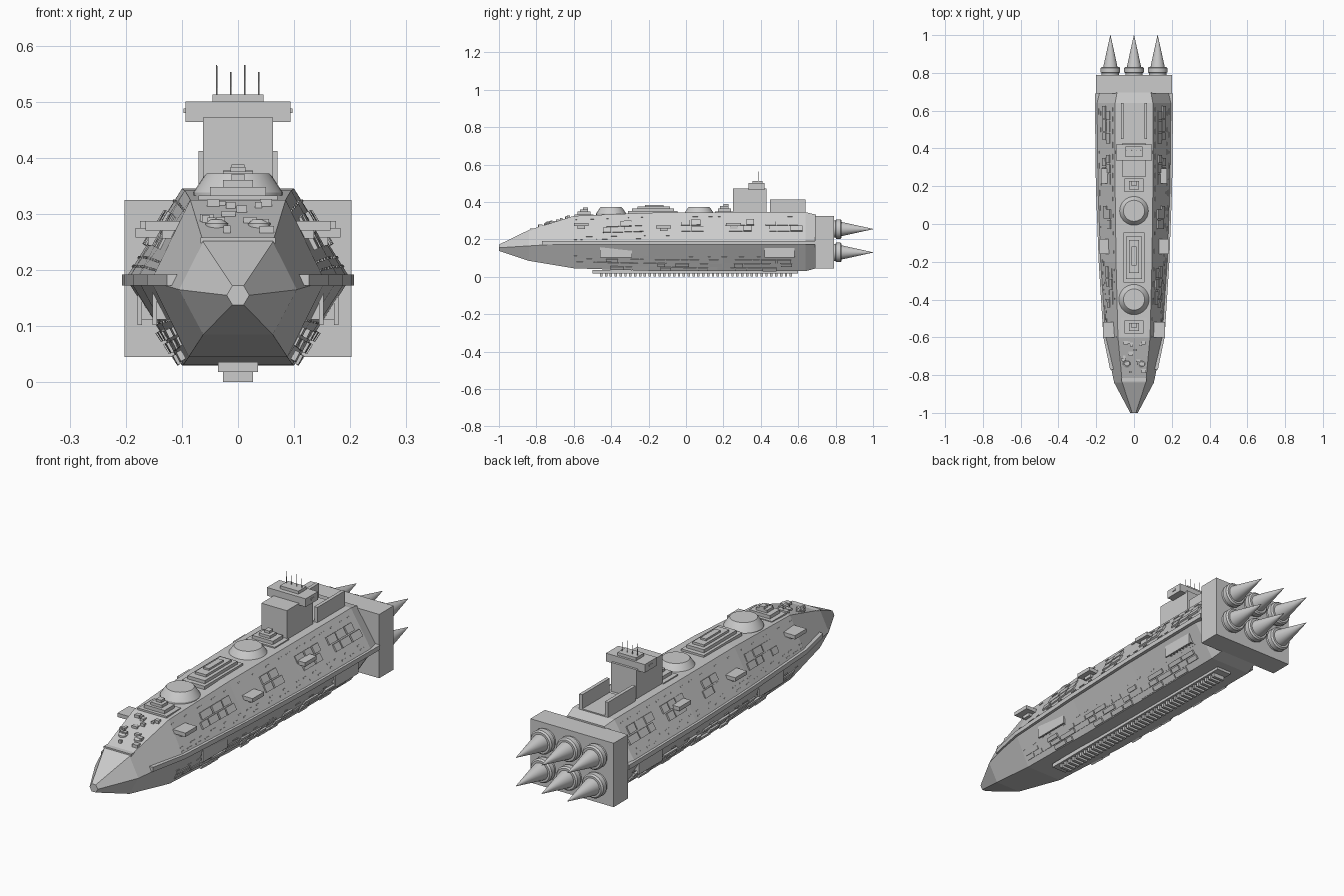
import bpy, bmesh, math, random
from mathutils import Vector

if "Cube" in bpy.data.objects:
    bpy.data.objects.remove(bpy.data.objects["Cube"])

random.seed(4)

# hull stations: y, mid z, mid half-width, top z, top half-width, bottom z, bottom half-width
STATIONS = [(-1, .155, .02, .172, .01, .138, .01),
            (-.84, .165, .105, .25, .062, .085, .062),
            (-.6, .18, .155, .325, .085, .045, .088),
            (-.2, .185, .18, .342, .095, .032, .097),
            (.2, .185, .195, .345, .1, .03, .1),
            (.64, .185, .2, .345, .1, .03, .1),
            (.695, .185, .187, .332, .09, .045, .09)]


def station(y):
    for a, b in zip(STATIONS, STATIONS[1:]):
        if y <= b[0]:
            f = (y - a[0]) / (b[0] - a[0])
            return [p + (q - p) * f for p, q in zip(a, b)]
    return STATIONS[-1]


def finish(bm, name):
    bmesh.ops.recalc_face_normals(bm, faces=bm.faces)
    me = bpy.data.meshes.new(name)
    bm.to_mesh(me)
    bm.free()
    ob = bpy.data.objects.new(name, me)
    bpy.context.collection.objects.link(ob)
    return ob


def loft(bm, rings):
    rings = [[bm.verts.new(p) for p in r] for r in rings]
    n = len(rings[0])
    for a, b in zip(rings, rings[1:]):
        for i in range(n):
            bm.faces.new((a[i], a[(i + 1) % n], b[(i + 1) % n], b[i]))
    bm.faces.new(rings[0])
    bm.faces.new(rings[-1])


def box(bm, x0, x1, y0, y1, z0, z1):
    loft(bm, [[(x0, y, z0), (x1, y, z0), (x1, y, z1), (x0, y, z1)] for y in (y0, y1)])


def boxes(name, items):
    bm = bmesh.new()
    for b in items:
        box(bm, *b)
    return finish(bm, name)


def skin(y, t, side, upper, h):
    """Point on a sloping hull side, t = 0 at the widest edge, 1 at deck or keel."""
    _, zm, wm, zt, wt, zb, wb = station(y)
    z1, w1 = (zt, wt) if upper else (zb, wb)
    n = Vector((abs(z1 - zm), 0, (wm - w1) * (1 if upper else -1))).normalized() * h
    return (side * (wm + (w1 - wm) * t + n.x), y, zm + (z1 - zm) * t + n.z)


def panel(bm, y0, y1, t0, t1, h, upper):
    for s in (-1, 1):
        loft(bm, [[skin(y, t, s, upper, k) for t, k in ((t0, -.004), (t1, -.004), (t1, h), (t0, h))]
                  for y in (y0, y1)])


def lathe(name, parts, along_y=False, sides=32):
    """Turned parts: list of (centre, [(radius, height), ...])."""
    bm = bmesh.new()
    for c, prof in parts:
        rings = []
        for r, h in prof:
            ring = []
            for i in range(sides):
                a = 2 * math.pi * i / sides
                u, v = r * math.cos(a), r * math.sin(a)
                ring.append(Vector(c) + Vector((u, h, v) if along_y else (u, v, h)))
            rings.append(ring)
        loft(bm, rings)
    ob = finish(bm, name)
    bpy.ops.object.select_all(action='DESELECT')
    ob.select_set(True)
    bpy.context.view_layer.objects.active = ob
    bpy.ops.object.shade_smooth_by_angle(angle=math.radians(25))
    return ob


# main hull
bm = bmesh.new()
loft(bm, [[(wm, y, zm), (wt, y, zt), (-wt, y, zt), (-wm, y, zm), (-wb, y, zb), (wb, y, zb)]
          for y, zm, wm, zt, wt, zb, wb in STATIONS])
finish(bm, "hull")

# rail along the widest edge
bm = bmesh.new()
for s in (-1, 1):
    rings = []
    for y in (-.77, -.6, -.2, .2, .64, .69):
        w = max(station(y)[2], .2 if y > .64 else 0)
        rings.append([(s * (w + a), y, z) for a, z in
                      ((-.03, .172), (.007, .172), (.007, .192), (-.03, .192))])
    loft(bm, rings)
finish(bm, "side_rail")

# upper side armour panels in clusters
bm = bmesh.new()
for start, end in ((-.45, -.22), (-.05, .1), (.2, .37), (.42, .63)):
    for t0, t1 in ((.36, .53), (.56, .74)):
        y = start + random.uniform(0, .03)
        while y < end - .03:
            w = min(random.uniform(.045, .085), end - y)
            panel(bm, y, y + w - .006, t0, t1, random.choice((.004, .006, .008)), True)
            y += w
finish(bm, "upper_panels")

# lower side panels
bm = bmesh.new()
for t0, t1 in ((.6, .7), (.73, .84), (.87, .98)):
    y = -.585
    while y < .56:
        w = random.uniform(.04, .1)
        if random.random() < .85:
            panel(bm, y, min(y + w - .006, .6), t0, t1, random.choice((.004, .007, .009)), False)
        y += w
finish(bm, "lower_panels")

# small slits scattered along the sides
bm = bmesh.new()
for t, upper in ((.12, True), (.22, True), (.85, True), (.5, False)):
    y = -.6
    while y < .6:
        w = random.uniform(.012, .035)
        panel(bm, y, y + w, t, t + .025, .0025, upper)
        y += w + random.uniform(.02, .08)
finish(bm, "side_slits")

# side weapon platforms on small brackets
items = []
for y, x0, x1, z in ((-.56, .085, .165, .27), (-.12, .11, .183, .258), (.255, .11, .175, .27)):
    for s in (-1, 1):
        items += [(s * x0, s * x1, y - .04, y + .04, z, z + .017),
                  (s * (x0 + .01), s * (x0 + .05), y - .02, y + .02, z - .014, z)]
boxes("side_platforms", items)

# hanging bay plates with ribs behind
items = []
for y0, y1, x in ((-.46, -.29, .144), (.42, .58, .171)):
    for s in (-1, 1):
        items.append((s * x, s * (x + .008), y0, y1, .102, .17))
        items += [(s * (x - .045), s * x, y0 + .01 + i * .02, y0 + .018 + i * .02, .112, .165)
                  for i in range(8)]
boxes("bay_plates", items)

# keel with ribs
boxes("keel", [(-.036, .036, -.5, .6, .018, .036)])
boxes("keel_ribs", [(-.027, .027, -.46 + i * .026, -.447 + i * .026, 0, .02) for i in range(40)])

# deck domes
lathe("deck_domes", [((0, y, 0), [(.08, .33), (.08, .338), (.06, .368), (.056, .372)]) for y in (.07, -.4)])

# stepped deckhouses
boxes("centre_deckhouse", [(-.055, .055, -.31, -.045, .33, .352), (-.042, .042, -.29, -.065, .35, .366),
                           (-.027, .027, -.26, -.085, .364, .376), (-.013, .013, -.22, -.12, .374, .384)])
for name, y, z, in (("front_deckhouse", -.545, .318), ("rear_deckhouse", .205, .335)):
    boxes(name, [(-.07, .07, y - .05, y + .05, z, z + .015), (-.05, .05, y - .035, y + .035, z + .012, z + .03),
                 (-.027, .027, y - .022, y + .022, z + .03, z + .042),
                 (-.012, .012, y - .005, y + .022, z + .042, z + .053)])

# forward deck plate, fittings and small domes
boxes("bow_plate", [(-.067, .067, -.835, -.81, .248, .258)])
items = []
for i in range(16):
    y = random.uniform(-.79, -.62)
    st = station(y)
    x, w, d = random.uniform(-.8, .8) * st[4], random.uniform(.005, .013), random.uniform(.005, .012)
    items.append((x - w, x + w, y - d, y + d, st[3] - .015, st[3] + random.uniform(.006, .012)))
boxes("bow_fittings", items)
lathe("bow_domes", [((x, -.74, station(-.74)[3]), [(.02, -.012), (.02, .002), (.011, .009)])
                    for x in (-.038, .038)], sides=16)

# command tower
boxes("tower", [(-.062, .062, .25, .43, .335, .472)])
boxes("bridge", [(-.094, .094, .335, .42, .464, .5), (-.045, .045, .355, .41, .5, .513)])
boxes("bridge_side_lamps", [(s * .09, s * .097, .37, .39, .48, .488) for s in (-1, 1)])
lathe("antennas", [((x, .39, 0), [(.0016, .51), (.001, h)]) for x, h in
                   ((-.038, .565), (-.013, .553), (.012, .565), (.037, .553))], sides=8)

# open bay behind the tower
boxes("bay_walls", [(s * .055, s * .07, .45, .64, .335, .412) for s in (-1, 1)])
boxes("bay_floor", [(-.055, .055, .45, .64, .335, .35)])

# engine block with nozzles and pointed exhausts
boxes("engine_block", [(-.202, .202, .69, .79, .045, .325)])
cells = [(x, 0, z) for x in (-.125, 0, .125) for z in (.13, .255)]
lathe("nozzles", [(c, [(.046, .78), (.046, .8), (.052, .803), (.052, .825), (.046, .832)]) for c in cells], True)
lathe("exhaust_cones", [(c, [(.038, .825), (.036, .84), (.0008, 1)]) for c in cells], True)
